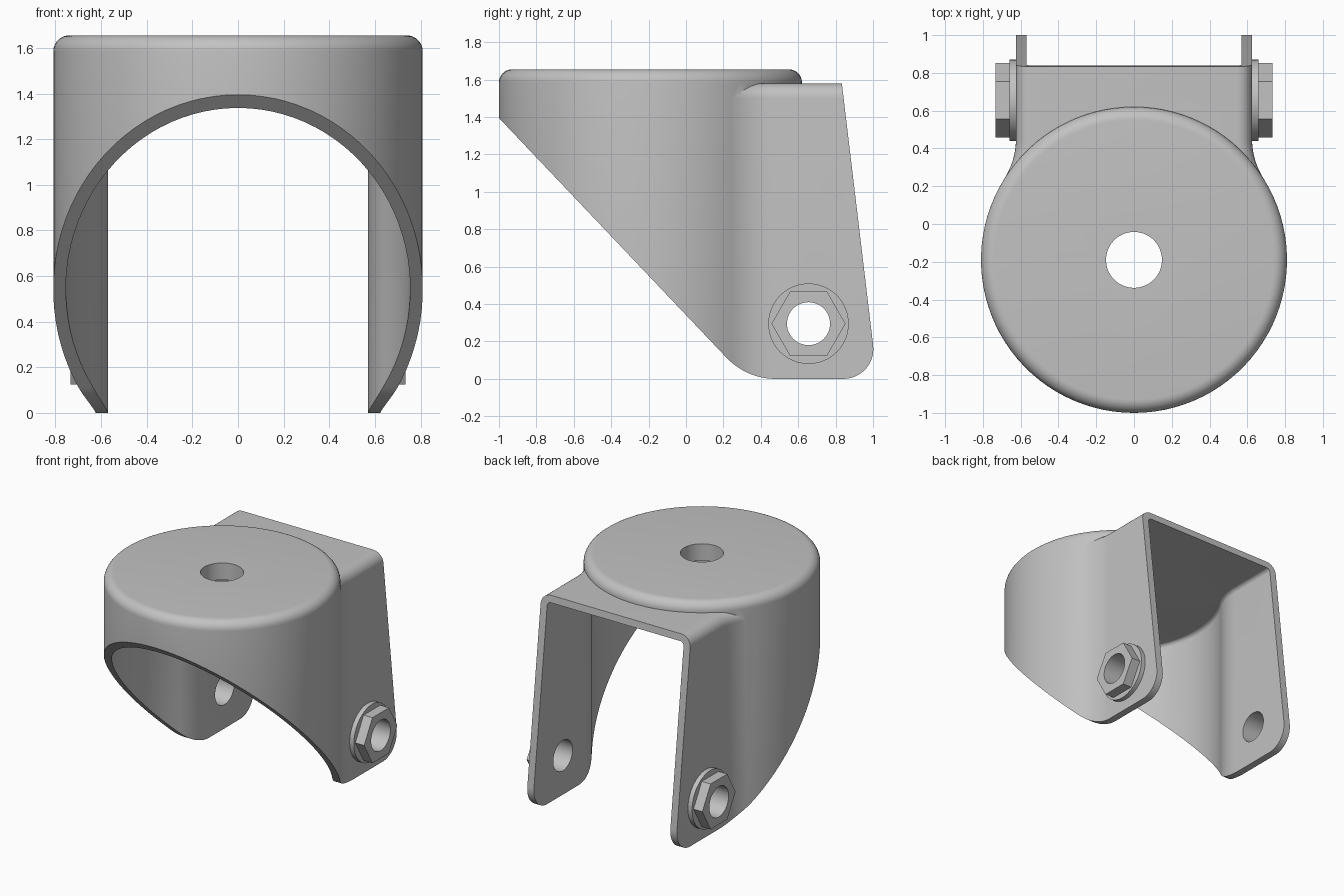
import bpy, bmesh
from math import sin, cos, pi, atan2, sqrt, radians
from mathutils import Vector

if "Cube" in bpy.data.objects:
    bpy.data.objects.remove(bpy.data.objects["Cube"])

steel = bpy.data.materials.new("grey_steel")
steel.use_nodes = True
GREY = (0.54, 0.54, 0.54, 1)
steel.diffuse_color = GREY
steel.node_tree.nodes["Principled BSDF"].inputs["Base Color"].default_value = GREY

CY, RAD, HALF = -0.19, 0.81, 0.625        # cap centre and radius, half width of fork
BLEND = 0.395                             # radius of the concave blend from cap to fork
FX = HALF + BLEND
FY = CY + sqrt((RAD + BLEND) ** 2 - FX ** 2)
TANGENT = atan2(FY - CY, FX)              # direction from cap centre to the blend
AXLE_Y, AXLE_Z = 0.655, 0.295
WALL = 0.055


def loft(name, rings):
    """Skin a stack of equal-length closed rings and cap both ends."""
    bm = bmesh.new()
    rows = [[bm.verts.new(p) for p in ring] for ring in rings]
    n = len(rows[0])
    for a, b in zip(rows, rows[1:]):
        for i in range(n):
            j = (i + 1) % n
            bm.faces.new((a[i], a[j], b[j], b[i]))
    bm.faces.new(rows[0][::-1])
    bm.faces.new(rows[-1])
    bmesh.ops.recalc_face_normals(bm, faces=bm.faces)
    me = bpy.data.meshes.new(name)
    bm.to_mesh(me)
    bm.free()
    ob = bpy.data.objects.new(name, me)
    bpy.context.collection.objects.link(ob)
    me.materials.append(steel)
    return ob


def combine(target, tool, operation):
    mod = target.modifiers.new("bool", 'BOOLEAN')
    mod.operation, mod.solver, mod.object = operation, 'EXACT', tool
    bpy.context.view_layer.objects.active = target
    bpy.ops.object.modifier_apply(modifier=mod.name)
    bpy.data.objects.remove(tool)


def circle(r, n):
    return [(r * cos(2 * pi * i / n), r * sin(2 * pi * i / n)) for i in range(n)]


def cap_outline(d):
    """Plan of the round cap, with vertices exactly where the blends touch it."""
    back = [TANGENT + (pi - 2 * TANGENT) * i / 32 for i in range(32)]
    front = [pi - TANGENT + (pi + 2 * TANGENT) * i / 64 for i in range(64)]
    return [((RAD - d) * cos(a), CY + (RAD - d) * sin(a)) for a in back + front]


def fork_outline(d, back):
    """Plan of the rear fork, moved inward by d."""
    half = [(HALF - d, back)]
    for i in range(16):
        a = pi + TANGENT * i / 16
        half.append((FX + (BLEND + d) * cos(a), FY + (BLEND + d) * sin(a)))
    half.append(cap_outline(d)[0])
    half.append((0.3, -0.1))
    return half + [(-x, y) for x, y in reversed(half)]


def rounded_solid(name, plan, bottom, top, r, steps=8):
    """Extrude a plan upward and round over its top edge."""
    levels = [(0, bottom)]
    for i in range(steps + 1):
        a = pi / 2 * i / steps
        levels.append((r * (1 - cos(a)), top - r + r * sin(a)))
    return loft(name, [[(x, y, z) for x, y in plan(d)] for d, z in levels])


def fork_plan(inset, back):
    return lambda d: fork_outline(inset + d, back)


def x_prism(name, profile, x0, x1):
    return loft(name, [[(x, y, z) for y, z in profile] for x in (x0, x1)])


def round_corner(prev, corner, nxt, length, n=12):
    """Points of an arc tangent to both edges of a corner."""
    c = Vector(corner)
    u, v = (Vector(prev) - c).normalized(), (Vector(nxt) - c).normalized()
    half = u.angle(v) / 2
    r = length * sin(half) / cos(half)
    centre = c + (u + v).normalized() * (length / cos(half))
    p, q = c + u * length - centre, c + v * length - centre
    a0 = atan2(p.y, p.x)
    turn = (atan2(q.y, q.x) - a0 + pi) % (2 * pi) - pi
    return [(centre.x + r * cos(a0 + turn * i / n), centre.y + r * sin(a0 + turn * i / n))
            for i in range(n + 1)]


def axle_cutter():
    hole = [(y + AXLE_Y, z + AXLE_Z) for y, z in circle(0.115, 48)]
    return x_prism("axle_cutter", hole, -1.2, 1.2)


def smooth(ob, angle):
    bpy.ops.object.select_all(action='DESELECT')
    ob.select_set(True)
    bpy.context.view_layer.objects.active = ob
    bpy.ops.object.shade_smooth_by_angle(angle=radians(angle))


# Housing: round cap joined to the rear fork, then hollowed to one flat ceiling
housing = rounded_solid("fork_housing", cap_outline, -0.1, 1.655, 0.07)
combine(housing, rounded_solid("fork", fork_plan(0, 1.1), -0.1, 1.58, 0.08), 'UNION')
hollow = rounded_solid("hollow", lambda d: cap_outline(WALL + d), -0.2, 1.527, 0.03)
combine(hollow, rounded_solid("fork_hollow", fork_plan(WALL, 1.2), -0.2, 1.527, 0.03), 'UNION')
combine(housing, hollow, 'DIFFERENCE')

# Side silhouette: sloped front, rounded lower corners, leaning back edge
front_top, front_low = (-1.1, 1.5), (0.324, 0)
back_low, back_top = (1.022, 0), (0.807, 1.8)
side = [(-1.1, 1.8), front_top]
side += round_corner(front_top, front_low, back_low, 0.155)
side += round_corner(front_low, back_low, back_top, 0.18)
side.append(back_top)
combine(housing, x_prism("side_silhouette", side, -1.2, 1.2), 'INTERSECT')

# Stem hole in the cap and axle holes in the legs
stem = [[(x, y + CY, z) for x, y in circle(0.148, 64)] for z in (1.4, 1.8)]
combine(housing, loft("stem_cutter", stem), 'DIFFERENCE')
combine(housing, axle_cutter(), 'DIFFERENCE')

# Weld the seams left by the joins
bm = bmesh.new()
bm.from_mesh(housing.data)
bmesh.ops.remove_doubles(bm, verts=bm.verts, dist=0.0002)
bm.to_mesh(housing.data)
bm.free()
smooth(housing, 30)

# Washer and hex nut on each leg
for label, s in (("left", 1), ("right", -1)):
    for part, r, n, x0, x1 in (("washer", 0.215, 64, HALF, 0.66), ("nut", 0.198, 6, 0.66, 0.734)):
        ring = [(y + AXLE_Y, z + AXLE_Z) for y, z in circle(r, n)]
        ob = x_prism(f"{label}_{part}", ring, s * x0, s * x1)
        combine(ob, axle_cutter(), 'DIFFERENCE')
        smooth(ob, 30)
